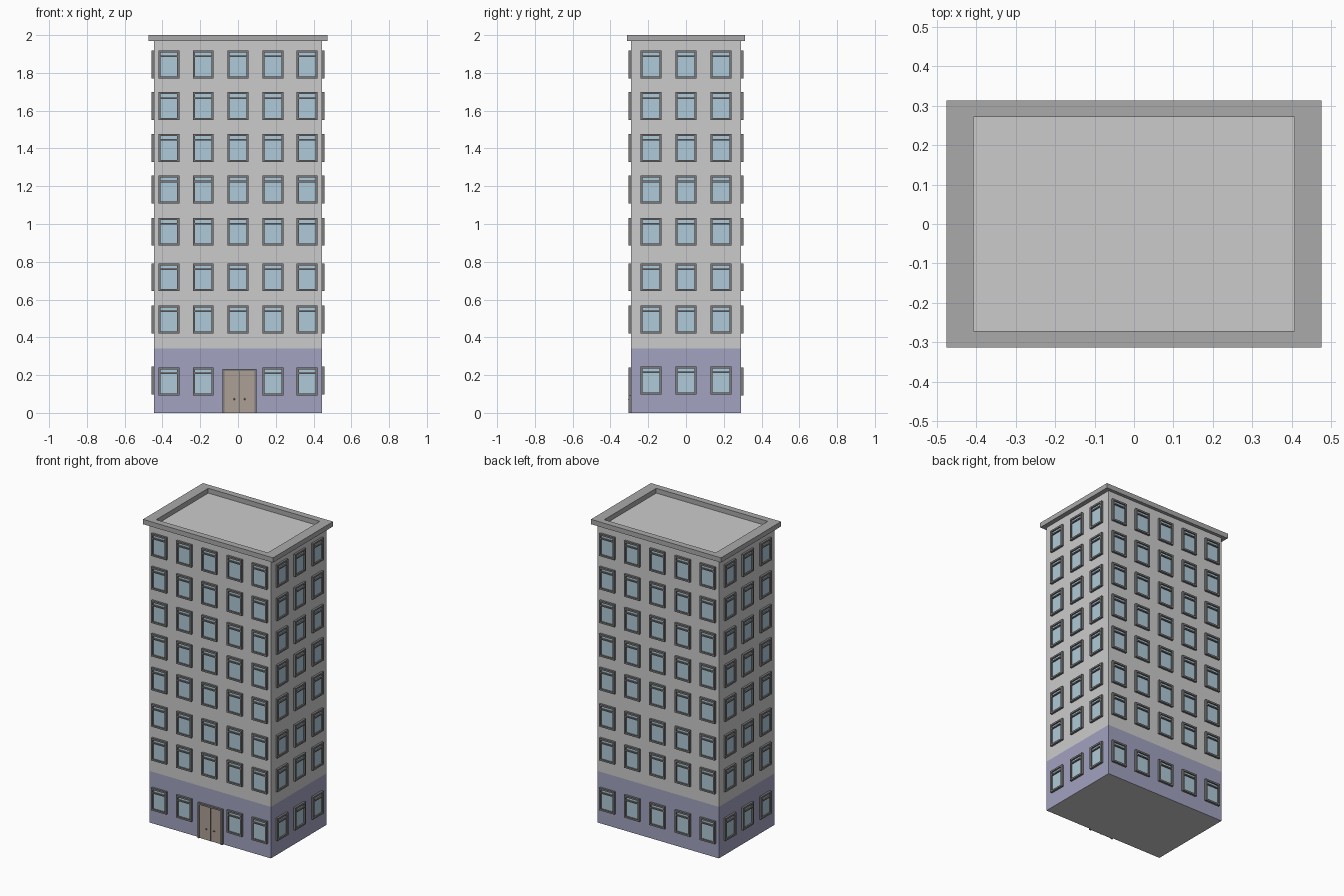
import bpy, bmesh
from math import pi
from mathutils import Matrix, Vector

if "Cube" in bpy.data.objects:
    bpy.data.objects.remove(bpy.data.objects["Cube"])

HX, HY = 0.444, 0.291          # half size of the walls
BAND, TOP = 0.34, 1.968        # top of the coloured base, roof level


def material(name, rgb):
    m = bpy.data.materials.new(name)
    m.diffuse_color = (*rgb, 1)
    m.use_nodes = True
    m.node_tree.nodes["Principled BSDF"].inputs["Base Color"].default_value = m.diffuse_color
    return m


GREY = material("wall_grey", (0.70, 0.70, 0.70))
PURPLE = material("base_purple", (0.36, 0.36, 0.53))
DARK = material("frame_dark", (0.20, 0.20, 0.20))
RIM = material("rim_grey", (0.40, 0.40, 0.40))
GLASS = material("glass_blue", (0.43, 0.59, 0.69))
WOOD = material("door_brown", (0.42, 0.35, 0.30))


def finish(bm, name, *mats):
    bmesh.ops.recalc_face_normals(bm, faces=bm.faces)
    me = bpy.data.meshes.new(name)
    bm.to_mesh(me)
    bm.free()
    for m in mats:
        me.materials.append(m)
    ob = bpy.data.objects.new(name, me)
    bpy.context.collection.objects.link(ob)
    return ob


def lattice(bm, mat, xs, zs, holes, depth):
    """Solid grid of cells with holes, extruded from y=0 to y=-depth."""
    v = {}

    def vert(i, j, k):
        if (i, j, k) not in v:
            v[i, j, k] = bm.verts.new(mat @ Vector((xs[i], -depth * k, zs[j])))
        return v[i, j, k]

    solid = {(i, j) for i in range(len(xs) - 1) for j in range(len(zs) - 1)} - set(holes)
    for i, j in solid:
        ring = [(i, j), (i + 1, j), (i + 1, j + 1), (i, j + 1)]
        for k in (0, 1):
            bm.faces.new([vert(*p, k) for p in ring])
        for n, (di, dj) in enumerate([(0, -1), (1, 0), (0, 1), (-1, 0)]):
            if (i + di, j + dj) not in solid:
                a, b = ring[n], ring[(n + 1) % 4]
                bm.faces.new([vert(*a, 0), vert(*b, 0), vert(*b, 1), vert(*a, 1)])


# Walls: one block with the ground floor band coloured
bm = bmesh.new()
rings = [[bm.verts.new((sx * HX, sy * HY, z)) for sx, sy in ((-1, -1), (1, -1), (1, 1), (-1, 1))]
         for z in (0, BAND, TOP)]
bm.faces.new(rings[0])
bm.faces.new(rings[2])
for level in (0, 1):
    for n in range(4):
        m = (n + 1) % 4
        f = bm.faces.new([rings[level][n], rings[level][m], rings[level + 1][m], rings[level + 1][n]])
        f.material_index = 1 - level
finish(bm, "walls", GREY, PURPLE)

# Roof rim
bm = bmesh.new()
lattice(bm, Matrix.Translation((0, 0, TOP)) @ Matrix.Rotation(-pi / 2, 4, 'X'),
        [-0.475, -0.407, 0.407, 0.475], [-0.313, -0.271, 0.271, 0.313], [(1, 1)], 2 - TOP)
finish(bm, "roof_rim", RIM)

# Windows on all four sides, with the door in place of the middle one in front
ROWS = [0.495, 0.718, 0.959, 1.182, 1.402, 1.624, 1.844]
W, H, T = 0.055, 0.074, 0.011
frames, panes = bmesh.new(), bmesh.new()
for side in range(4):
    cols = [-0.185, 0, 0.185] if side % 2 else [-0.366, -0.184, 0, 0.185, 0.366]
    turn = Matrix.Rotation(side * pi / 2, 4, 'Z')
    for z in [0.172 if side % 2 else 0.166] + ROWS:
        for x in cols:
            if side == 0 and x == 0 and z < BAND:
                continue
            mat = turn @ Matrix.Translation((x, -(HX if side % 2 else HY), z))
            lattice(frames, mat, [-W, T - W, W - T, W],
                    [-H, T - H, H - 0.035, H - 0.027, H - T, H], [(1, 1), (1, 3)], 0.014)
            lattice(panes, mat, [T - W, W - T], [T - H, H - T], [], 0.005)
finish(frames, "window_frames", DARK)
finish(panes, "window_panes", GLASS)

# Double door: frame, leaves, knobs
door = Matrix.Translation((0.008, -HY, 0))
bm = bmesh.new()
lattice(bm, door, [-0.09, -0.079, 0.079, 0.09], [0, 0.222, 0.233], [(1, 0)], 0.014)
finish(bm, "door_frame", DARK)
bm = bmesh.new()
for s in (-1, 1):
    lattice(bm, door, sorted([s * 0.003, s * 0.079]), [0, 0.222], [], 0.007)
finish(bm, "door_leaves", WOOD)
bm = bmesh.new()
lattice(bm, door, [-0.003, 0.003], [0, 0.222], [], 0.009)
finish(bm, "door_seam", DARK)
bm = bmesh.new()
for s in (-1, 1):
    bmesh.ops.create_uvsphere(bm, u_segments=12, v_segments=8, radius=0.005,
                              matrix=door @ Matrix.Translation((s * 0.028, -0.01, 0.073)))
knobs = finish(bm, "door_knobs", DARK)
knobs.data.shade_smooth()
